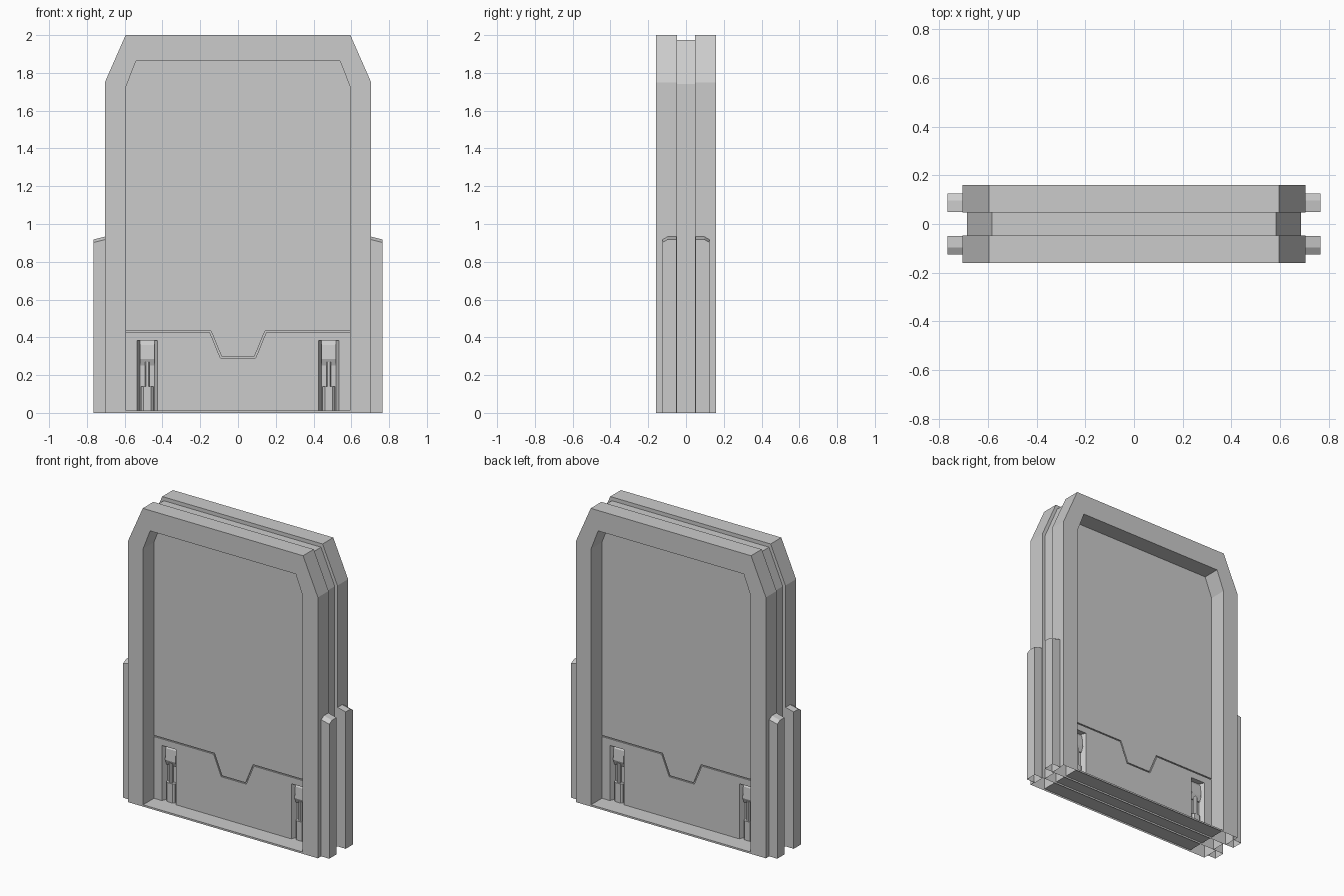
import bpy, bmesh, math

if "Cube" in bpy.data.objects:
    bpy.data.objects.remove(bpy.data.objects["Cube"])


def finish(name, bm, mirror, open_bottom=False):
    """Turn a bmesh into an object, mirrored over the given axes."""
    bmesh.ops.recalc_face_normals(bm, faces=bm.faces)
    if open_bottom:
        low = [f for f in bm.faces if all(abs(v.co.z) < 1e-5 for v in f.verts)]
        bmesh.ops.delete(bm, geom=low, context='FACES')
    me = bpy.data.meshes.new(name)
    bm.to_mesh(me)
    bm.free()
    ob = bpy.data.objects.new(name, me)
    bpy.context.collection.objects.link(ob)
    if mirror:
        mod = ob.modifiers.new("mirror", 'MIRROR')
        mod.use_axis = ('X' in mirror, 'Y' in mirror, False)
        mod.use_mirror_merge = False
    return ob


def prism(name, pts, axis, a, b, mirror="", shear=0.0, open_bottom=False):
    """Extrude a 2D profile along an axis; shear lowers the far end's top."""
    place = {'X': lambda p, d: (d, p[0], p[1]),
             'Y': lambda p, d: (p[0], d, p[1]),
             'Z': lambda p, d: (p[0], p[1], d)}[axis]
    bm = bmesh.new()
    near = [bm.verts.new(place(p, a)) for p in pts]
    far = [bm.verts.new(place(p, b)) for p in pts]
    for v in far:
        if v.co.z > 0.01:
            v.co.z -= shear
    bm.faces.new(near)
    bm.faces.new(far[::-1])
    n = len(pts)
    for i in range(n):
        j = (i + 1) % n
        bm.faces.new((near[i], near[j], far[j], far[i]))
    return finish(name, bm, mirror, open_bottom)


def ring(name, outer, inner, a, b, mirror=""):
    """Flat frame between two matching outlines in the xz plane."""
    bm = bmesh.new()
    loops = [[bm.verts.new((x, y, z)) for x, z in pts]
             for pts, y in ((outer, a), (inner, a), (inner, b), (outer, b))]
    n = len(outer)
    for k in range(4):
        p, q = loops[k], loops[(k + 1) % 4]
        for i in range(n):
            j = (i + 1) % n
            bm.faces.new((p[i], p[j], q[j], q[i]))
    return finish(name, bm, mirror, open_bottom=True)


def arch(w, shoulder, w_top, top, base):
    """Door outline with cut-off upper corners."""
    return [(-w, base), (-w, shoulder), (-w_top, top),
            (w_top, top), (w, shoulder), (w, base)]


outer = arch(0.705, 1.75, 0.595, 2.0, 0.0)
core = arch(0.685, 1.74, 0.583, 1.975, 0.0)
opening = arch(0.592, 1.73, 0.54, 1.863, 0.012)

# Two outer frames and the narrower core between them
ring("door_frame", outer, opening, -0.16, -0.047, "Y")
ring("core_rim", core, opening, -0.047, 0.047)

# Door leaf: web, backing plate and two skins parted by a seam
SL, SR, ST = 0.427, 0.534, 0.382
notches = [(SR, 0.012), (SR, ST), (SL, ST), (SL, 0.012),
           (-SL, 0.012), (-SL, ST), (-SR, ST), (-SR, 0.012)]
prism("door_web", opening, 'Y', -0.01, 0.01)
prism("door_backing", opening + notches, 'Y', -0.037, -0.01, "Y")
seam = [(0.592, 0.434), (0.143, 0.434), (0.087, 0.298),
        (-0.087, 0.298), (-0.143, 0.434), (-0.592, 0.434)]
prism("upper_door_panel", opening[1:5] + seam, 'Y', -0.045, -0.037, "Y")
low_edge = [(-0.592, 0.426), (-0.149, 0.426), (-0.093, 0.29),
            (0.093, 0.29), (0.149, 0.426), (0.592, 0.426)]
prism("lower_door_panel", [(-0.592, 0.012)] + low_edge + [(0.592, 0.012)] + notches,
      'Y', -0.045, -0.037, "Y")

# Slots with sloping sides, each holding a latch head, rod and sleeve
C = (SL + SR) / 2
for side, x, s in (("inner", SL, 1), ("outer", SR, -1)):
    prism("slot_side_" + side, [(x, -0.043), (x, -0.01), (x + 0.016 * s, -0.01)],
          'Z', 0.012, ST, "XY")
prism("latch_head", [(-0.01, 0.382), (-0.025, 0.36), (-0.032, 0.285),
                     (-0.018, 0.25), (-0.01, 0.25)], 'X', C - 0.038, C + 0.038, "XY")
prism("latch_rod", [(C + 0.014 * math.cos(math.tau * (i + 0.5) / 8),
                     -0.02 + 0.014 * math.sin(math.tau * (i + 0.5) / 8))
                    for i in range(8)], 'Z', 0.13, 0.27, "XY")
prism("latch_sleeve", [(C - 0.033, -0.01), (C - 0.033, -0.026), (C - 0.02, -0.038),
                       (C + 0.02, -0.038), (C + 0.033, -0.026), (C + 0.033, -0.01)],
      'Z', 0.012, 0.14, "XY")

# Side posts with tops sloping outward and chamfered
prism("side_post", [(-0.049, 0.0), (-0.049, 0.934), (-0.097, 0.934),
                    (-0.125, 0.918), (-0.125, 0.0)],
      'X', 0.70, 0.765, "XY", shear=0.016, open_bottom=True)
